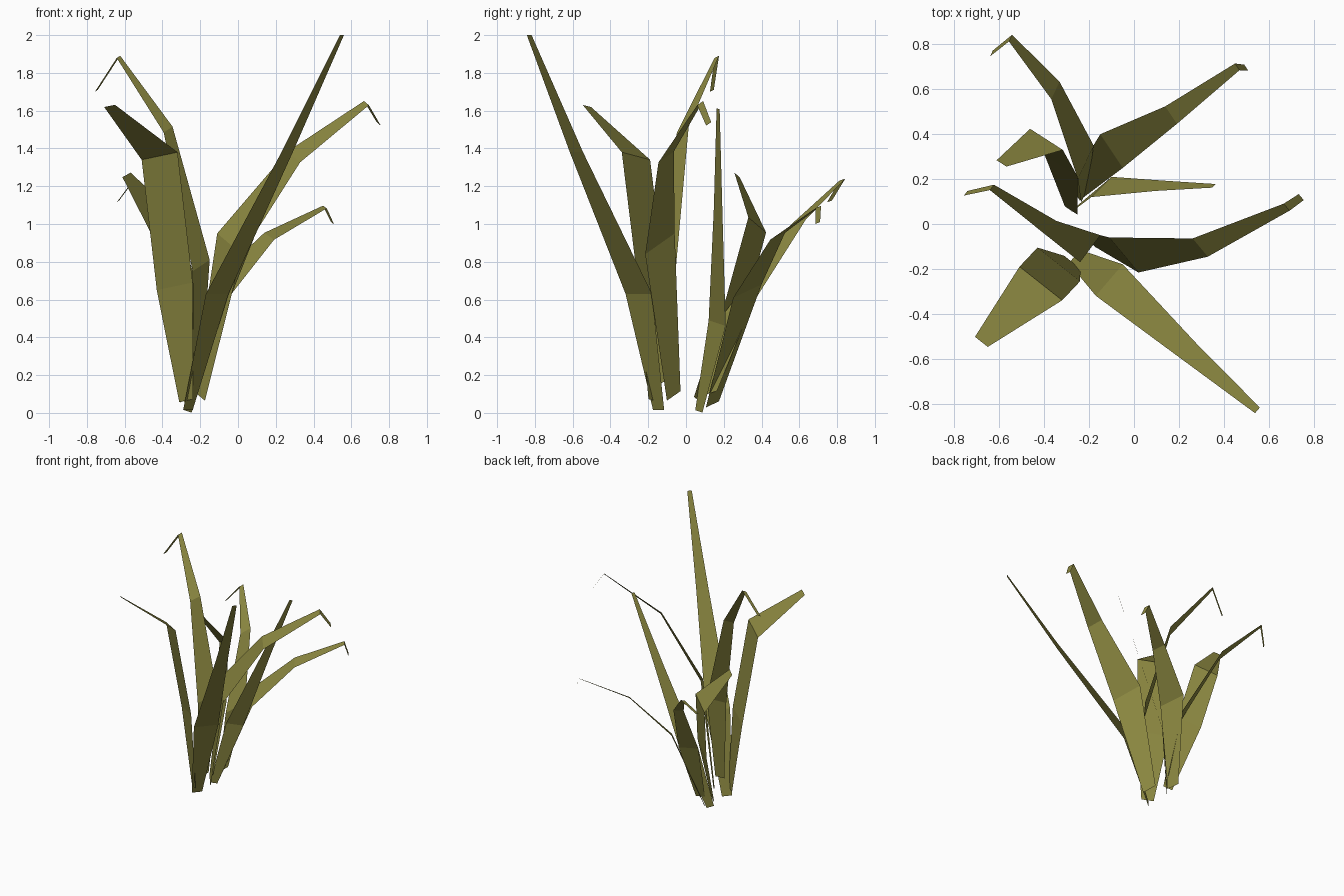
import bpy
from mathutils import Vector

grass = bpy.data.materials.new("dry_grass")
grass.diffuse_color = (0.25, 0.235, 0.05, 1)

# Width along the blade, as a share of its widest half-width
SPEAR = (0.42, 1, 0.5, 0.18)         # straight and pointed
BROAD = (0.38, 1, 1, 0.3)            # stays wide, then folds over
DROOP = (0.46, 1, 0.52, 0.2, 0.17)   # thin tip hanging down


def blade(name, across, taper, spine):
    """Flat ribbon: spine points widened along one sideways direction."""
    across = Vector(across)
    verts = []
    for point, share in zip(spine, taper):
        verts += [Vector(point) + across * share, Vector(point) - across * share]
    faces = [(i, i + 1, i + 3, i + 2) for i in range(0, len(verts) - 2, 2)]
    mesh = bpy.data.meshes.new(name)
    mesh.from_pydata(verts, [], faces)
    mesh.materials.append(grass)
    obj = bpy.data.objects.new(name, mesh)
    bpy.context.collection.objects.link(obj)


# Straight spear blades
blade("tall_spear_blade", (0.06, 0.07, 0.0), SPEAR,
      [(-0.265, -0.145, 0.015), (-0.11, -0.25, 0.63), (0.26, -0.58, 1.38), (0.55, -0.83, 2.0)])
blade("short_spear_blade", (0.045, 0.045, -0.015), SPEAR,
      [(-0.265, 0.068, 0.008), (-0.145, 0.165, 0.475), (0.12, 0.17, 1.08), (0.355, 0.17, 1.61)])

# Broad blades with folded ends
blade("front_broad_blade", (-0.095, 0.075, -0.02), BROAD,
      [(-0.275, -0.17, 0.065), (-0.335, -0.18, 0.67), (-0.415, -0.265, 1.36), (-0.68, -0.525, 1.625)])
blade("rear_broad_blade", (-0.073, 0.047, -0.04), BROAD,
      [(-0.28, 0.06, 0.07), (-0.325, 0.26, 0.57), (-0.39, 0.377, 0.995), (-0.59, 0.27, 1.26)])

# Arching blades with drooping tips
blade("right_arching_blade", (-0.065, 0.078, 0.055), DROOP,
      [(-0.205, -0.065, 0.09), (-0.045, -0.138, 0.895), (0.295, -0.105, 1.355),
       (0.68, 0.075, 1.64), (0.745, 0.12, 1.53)])
blade("rear_right_arching_blade", (-0.05, 0.075, 0.035), DROOP,
      [(-0.265, 0.14, 0.045), (-0.1, 0.325, 0.645), (0.165, 0.485, 0.935),
       (0.46, 0.70, 1.09), (0.5, 0.697, 1.005)])
blade("left_arching_blade", (-0.045, -0.06, -0.03), DROOP,
      [(-0.215, -0.125, 0.16), (-0.195, -0.11, 0.78), (-0.37, -0.017, 1.5),
       (-0.633, 0.163, 1.885), (-0.75, 0.137, 1.705)])
blade("rear_left_arching_blade", (-0.035, -0.075, -0.025), DROOP,
      [(-0.22, 0.13, 0.105), (-0.215, 0.275, 0.55), (-0.35, 0.595, 1.01),
       (-0.55, 0.828, 1.235), (-0.635, 0.76, 1.12)])
